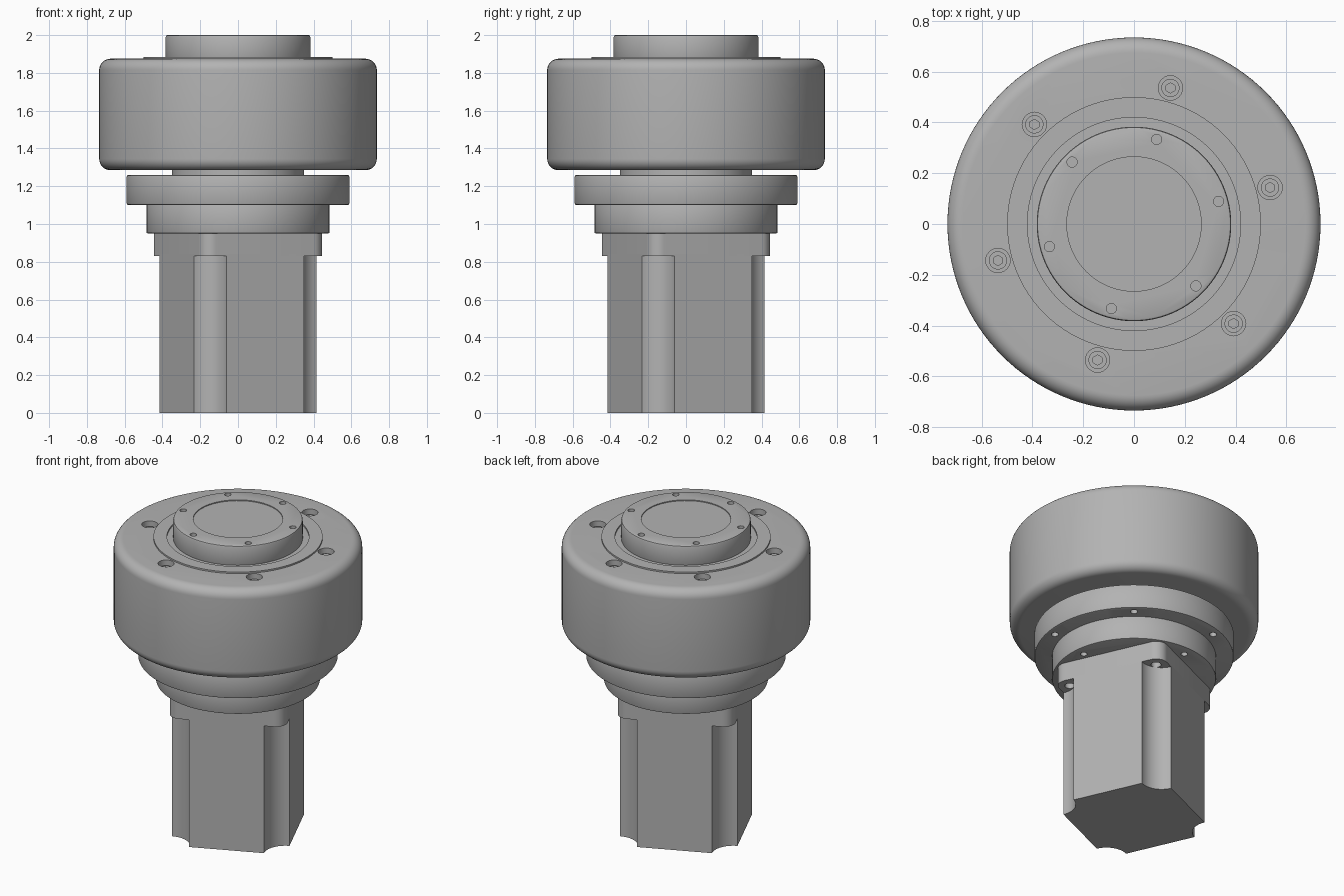
import bpy, bmesh
from math import sin, cos, pi, radians

cube = bpy.data.objects.get("Cube")
if cube:
    bpy.data.objects.remove(cube)

grey = bpy.data.materials.new("machined_grey")
grey.use_nodes = True
grey.diffuse_color = (0.45, 0.45, 0.45, 1)
grey.node_tree.nodes["Principled BSDF"].inputs["Base Color"].default_value = (0.45, 0.45, 0.45, 1)


def make_object(name, bm):
    bmesh.ops.recalc_face_normals(bm, faces=bm.faces)
    mesh = bpy.data.meshes.new(name)
    bm.to_mesh(mesh)
    bm.free()
    mesh.materials.append(grey)
    obj = bpy.data.objects.new(name, mesh)
    bpy.context.collection.objects.link(obj)
    return obj


def prism(name, outline, z0, z1):
    bm = bmesh.new()
    face = bm.faces.new([bm.verts.new((x, y, z0)) for x, y in outline])
    top = bmesh.ops.extrude_face_region(bm, geom=[face])["geom"]
    verts = [v for v in top if isinstance(v, bmesh.types.BMVert)]
    bmesh.ops.translate(bm, verts=verts, vec=(0, 0, z1 - z0))
    return make_object(name, bm)


def arc(cx, cy, r, start, end, steps):
    angles = [radians(start + (end - start) * i / steps) for i in range(steps + 1)]
    return [(cx + r * cos(a), cy + r * sin(a)) for a in angles]


def disc(name, r, z0, z1, sides=96):
    return prism(name, arc(0, 0, r, 0, 360, sides)[:-1], z0, z1)


def ring_points(radius, first, count):
    step = 2 * pi / count
    return [(radius * cos(radians(first) + i * step),
             radius * sin(radians(first) + i * step)) for i in range(count)]


def drill(target, points, r, z0, z1, sides=20):
    """Cut vertical holes with a hidden temporary cutter."""
    bm = bmesh.new()
    for x, y in points:
        made = bmesh.ops.create_cone(bm, cap_ends=True, segments=sides,
                                     radius1=r, radius2=r, depth=z1 - z0)
        bmesh.ops.translate(bm, verts=made["verts"], vec=(x, y, (z0 + z1) / 2))
    cutter = make_object("hole_cutter", bm)
    cutter.hide_render = True
    mod = target.modifiers.new("holes", "BOOLEAN")
    mod.operation = "DIFFERENCE"
    mod.solver = "EXACT"
    mod.object = cutter
    bake(target)
    bpy.data.objects.remove(cutter)


def bake(obj):
    bpy.context.view_layer.update()
    graph = bpy.context.evaluated_depsgraph_get()
    mesh = bpy.data.meshes.new_from_object(obj.evaluated_get(graph))
    obj.modifiers.clear()
    obj.data = mesh


def soften(obj, width, segments=2):
    mod = obj.modifiers.new("edge", "BEVEL")
    mod.width = width
    mod.segments = segments
    mod.limit_method = "ANGLE"
    mod.angle_limit = radians(50)
    bake(obj)


def square_outline(half, corner_arc):
    """Four-fold outline from one corner, turned to the motor's angle."""
    turn = radians(24)
    pts = []
    for k in range(4):
        a = turn + k * pi / 2
        pts += [(x * cos(a) - y * sin(a), x * sin(a) + y * cos(a)) for x, y in corner_arc]
    return pts


# Motor body with scooped corners, and its mounting flange
half, notch, fillet = 0.354, 0.129, 0.07
motor = prism("motor_body", square_outline(half, arc(half, half, notch, 270, 180, 12)), 0, 0.84)
c = half - fillet
flange = prism("motor_flange", square_outline(half, arc(c, c, fillet, 0, 90, 10)), 0.83, 0.955)
drill(flange, ring_points(c * 2 ** 0.5, 69, 4), 0.03, 0.8, 0.94)

# Stepped adapter plates
lower_plate = disc("lower_plate", 0.485, 0.95, 1.11)
soften(lower_plate, 0.008)
drill(lower_plate, ring_points(0.42, 5, 4), 0.02, 0.9, 1.04)
upper_plate = disc("upper_plate", 0.59, 1.10, 1.26)
soften(upper_plate, 0.01)
drill(upper_plate, ring_points(0.54, 50, 6), 0.022, 1.05, 1.18)
neck = disc("neck", 0.35, 1.25, 1.30)

# Rounded housing with counterbored screws
housing = disc("housing", 0.735, 1.285, 1.875, 128)
soften(housing, 0.06, 8)
screws = ring_points(0.555, 15, 6)
drill(housing, screws, 0.048, 1.80, 1.95, 24)
heads = []
for x, y in screws:
    head = prism("screw_head", arc(x, y, 0.036, 0, 360, 20)[:-1], 1.79, 1.845)
    drill(head, [(x, y)], 0.02, 1.815, 1.9, 6)
    heads.append(head)

# Seal ring and output hub
seal = disc("seal_ring", 0.5, 1.86, 1.885)
drill(seal, [(0, 0)], 0.42, 1.85, 1.95, 96)
hub = disc("output_hub", 0.383, 1.86, 2.0)
soften(hub, 0.01)
drill(hub, ring_points(0.345, 15, 6), 0.02, 1.93, 2.05)
drill(hub, [(0, 0)], 0.265, 1.994, 2.05, 48)

# Smooth the round walls, keep the edges crisp
bpy.ops.object.select_all(action="DESELECT")
for obj in [motor, flange, lower_plate, upper_plate, neck, housing, seal, hub] + heads:
    obj.select_set(True)
    bpy.context.view_layer.objects.active = obj
bpy.ops.object.shade_smooth_by_angle(angle=radians(30))
